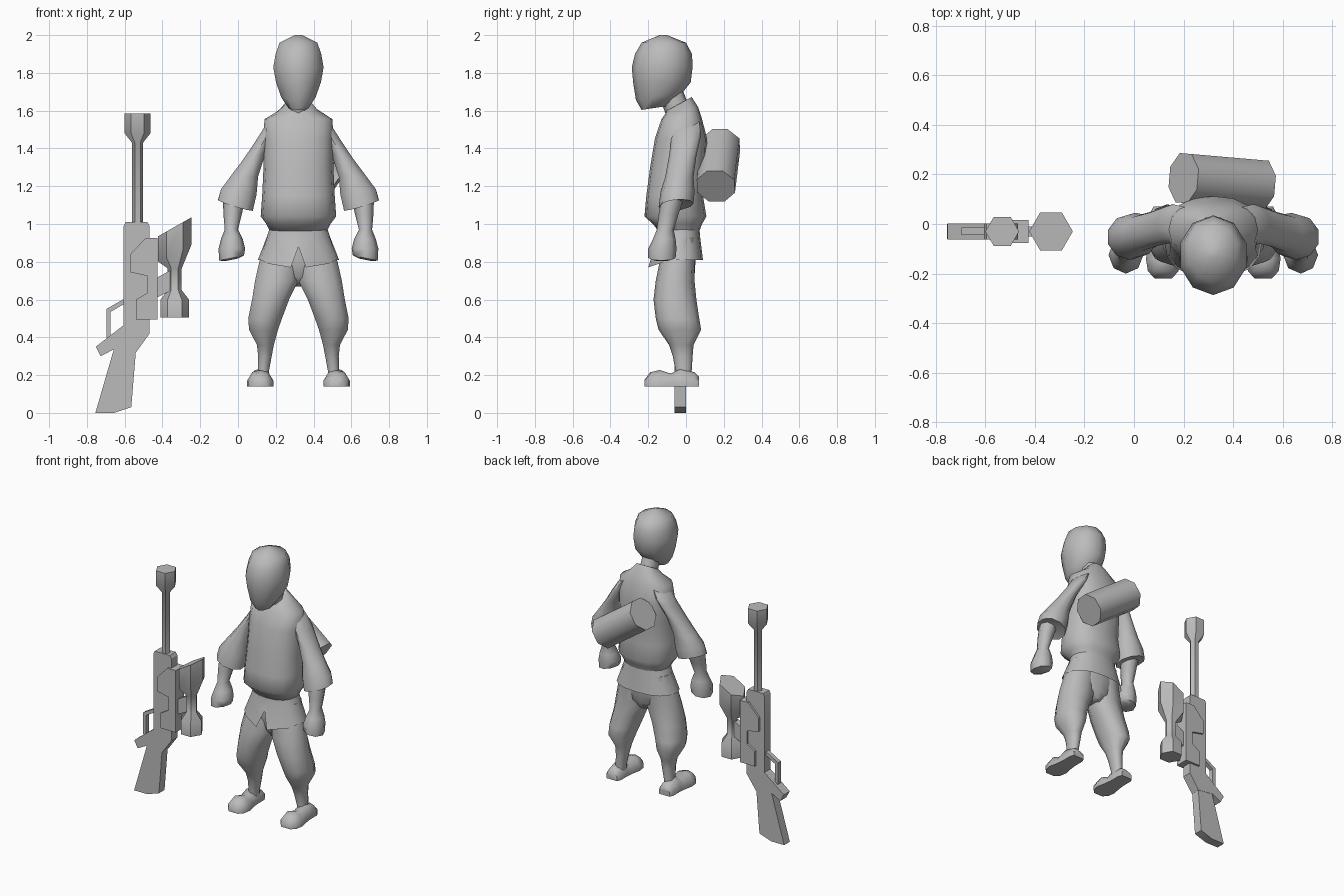
import bpy, bmesh, math
from mathutils import Vector, Matrix

if "Cube" in bpy.data.objects:
    bpy.data.objects.remove(bpy.data.objects["Cube"])

grey = bpy.data.materials.new("plain grey")
grey.diffuse_color = (0.5, 0.5, 0.5, 1)
grey.use_nodes = True
grey.node_tree.nodes["Principled BSDF"].inputs["Base Color"].default_value = grey.diffuse_color
CX = 0.32  # centre line of the figure


def make(name, verts, faces, angle=40, x=0.0, mirror=False):
    """Mesh object with consistent normals, smooth up to the given angle."""
    me = bpy.data.meshes.new(name)
    me.from_pydata(verts, [], faces)
    bm = bmesh.new()
    bm.from_mesh(me)
    bmesh.ops.recalc_face_normals(bm, faces=bm.faces)
    bm.to_mesh(me)
    bm.free()
    me.shade_smooth()
    me.set_sharp_from_angle(angle=math.radians(angle))
    me.materials.append(grey)
    ob = bpy.data.objects.new(name, me)
    ob.location.x = x
    bpy.context.collection.objects.link(ob)
    if mirror:
        ob.modifiers.new("Mirror", 'MIRROR')
    return ob


def loft(name, rings, caps=True, **kw):
    """Skin a list of equal-length closed rings."""
    n = len(rings[0])
    verts = [v for r in rings for v in r]
    faces = [(i * n + j, i * n + (j + 1) % n, (i + 1) * n + (j + 1) % n, (i + 1) * n + j)
             for i in range(len(rings) - 1) for j in range(n)]
    if caps:
        faces += [tuple(range(n)), tuple(range(len(verts) - n, len(verts)))]
    return make(name, verts, faces, **kw)


def ring(n, z, x0, x1, y0, y1, sx=0, sy=0, p=1.0):
    """Level ellipse from its bounds; sx, sy tilt it, p below 1 squares it."""
    out = []
    for j in range(n):
        a = 2 * math.pi * j / n - math.pi / 2
        c, s = math.cos(a), math.sin(a)
        c = math.copysign(abs(c) ** p, c)
        s = math.copysign(abs(s) ** p, s)
        dx, dy = c * (x1 - x0) / 2, s * (y1 - y0) / 2
        out.append(((x0 + x1) / 2 + dx, (y0 + y1) / 2 + dy, z + sx * dx + sy * dy))
    return out


def plate(name, pts, y0, y1, **kw):
    """Extrude an x-z outline between two y values."""
    return loft(name, [[(x, y, z) for x, z in pts] for y in (y0, y1)], angle=30, **kw)


def shift(rows):
    """Move left-side bounds to be relative to the centre line."""
    return [(r[0], r[1] - CX, r[2] - CX) + tuple(r[3:]) for r in rows]


# Head
loft("head", [ring(10, z, -w, w, a, b, 0, s) for z, w, a, b, s in [
    (1.615, .055, -.235, -.09, .15), (1.675, .095, -.265, -.02, .15), (1.75, .125, -.28, .025, 0),
    (1.83, .14, -.287, .035, 0), (1.9, .127, -.27, .032, 0), (1.96, .105, -.235, .0, 0),
    (2.0, .02, -.14, -.10, 0)]], x=CX, angle=60)

# Neck and vest
loft("neck", [ring(8, z, -w, w, a, b, 0, .4) for z, w, a, b in [
    (1.56, .06, -.09, .03), (1.72, .05, -.15, -.03)]], x=CX, angle=60)
loft("vest", [ring(16, z, -w, w, a, b, 0, s, .85) for z, w, a, b, s in [
    (.96, .15, -.145, .07, 0), (1.0, .17, -.175, .085, 0), (1.04, .2, -.22, .108, 0),
    (1.15, .192, -.21, .09, 0), (1.3, .185, -.19, .105, 0), (1.45, .185, -.165, .112, 0),
    (1.555, .18, -.13, .085, 0), (1.6, .105, -.11, .065, .2), (1.635, .066, -.105, .03, .55)]],
    x=CX, angle=60)

# Shirt hem with a notch at the front centre
hem = [list(v) for v in ring(16, .81, -.215, .215, -.175, .09, 0, 0, .85)]
hem[0] = [0, -.165, .88]
for j, s in ((1, 1), (15, -1)):
    hem[j] = [s * .04, -.2, .77]
for j in (2, 14):
    hem[j][2] = .79
loft("shirt_hem", [ring(16, .985, -.15, .15, -.145, .07, 0, 0, .85),
                   ring(16, .93, -.168, .168, -.15, .075, 0, 0, .85), hem],
     caps=False, x=CX, angle=60)

# Trousers: hips and mirrored legs
loft("hips", [ring(12, z, -w, w, a, b) for z, w, a, b in [
    (.95, .15, -.13, .06), (.8, .19, -.135, .05), (.72, .13, -.12, .045), (.67, .04, -.08, .02)]],
    x=CX, angle=60)
loft("trouser_leg", [ring(10, *r, 0, 0, .9) for r in shift([
    (.93, .15, .32, -.12, .055), (.8, .108, .33, -.14, .045), (.7, .085, .325, -.16, .045),
    (.6, .07, .275, -.172, .055), (.5, .05, .237, -.16, .07), (.44, .055, .215, -.145, .08),
    (.36, .098, .192, -.09, .04), (.3, .105, .18, -.07, .035), (.22, .103, .165, -.055, .03),
    (.17, .1, .165, -.055, .03)])], x=CX, mirror=True, angle=60)

# Shoes, skinned from heel to toe
shoe = []
for y, w, h in [(.07, .04, .19), (.045, .052, .215), (-.03, .052, .235), (-.08, .058, .208),
                (-.14, .07, .227), (-.19, .062, .215), (-.22, .035, .175)]:
    c = .118 - CX
    shoe.append([(c - w, y, .14), (c + w, y, .14), (c + w, y, .17), (c + w * .6, y, h - .01),
                 (c, y, h), (c - w * .6, y, h - .01), (c - w, y, .17)])
loft("shoe", shoe, x=CX, mirror=True, angle=55)

# Sleeves, then forearms with fists
loft("sleeve", [ring(10, *r) for r in shift([
    (1.54, .135, .26, -.07, .07, .5), (1.47, .09, .22, -.075, .08, .5),
    (1.36, .025, .15, -.09, .055, .3), (1.25, -.045, .11, -.11, .04),
    (1.17, -.095, .103, -.135, .045, -.15), (1.1, -.11, .083, -.145, .04, -.3, .1),
    (1.11, -.08, .04, -.13, .0, -.3, .1)])], x=CX, mirror=True, angle=60)
loft("forearm_and_fist", [ring(8, *r) for r in shift([
    (1.14, -.08, .04, -.13, -.01), (1.05, -.077, .02, -.145, -.04), (.97, -.07, .0, -.155, -.065),
    (.92, -.09, .025, -.175, -.055), (.87, -.103, .038, -.2, -.05),
    (.82, -.1, .032, -.2, -.055, .2), (.81, -.07, .0, -.17, -.085, .2)])],
    x=CX, mirror=True, angle=60)

# Bedroll slung across the back
a, b = Vector((.2, .185, 1.42)), Vector((.512, .158, 1.2))
rot = (b - a).to_track_quat('Z', 'Y').to_matrix()
loft("bedroll", [[tuple(p + rot @ Vector((r * math.cos(t), r * math.sin(t), 0)))
                  for t in [math.pi * (j + .5) / 4 for j in range(8)]]
                 for p, r in ((a, .108), (b, .108))], angle=50)

# Rifle: receiver, side plate, stock
Y = -.03
plate("rifle_body", [(-.605, .99), (-.595, 1.01), (-.48, 1.01), (-.468, .99), (-.468, .42),
                     (-.54, .32), (-.66, .335), (-.727, .3), (-.753, .35), (-.605, .465)],
      Y - .033, Y + .033)
plate("side_plate", [(-.49, .925), (-.425, .925), (-.425, .495), (-.54, .495), (-.54, .6),
                     (-.48, .635), (-.48, .725), (-.57, .745), (-.57, .84)], Y - .047, Y + .047)
plate("rifle_stock", [(-.655, .345), (-.54, .335), (-.565, .03), (-.655, 0), (-.755, 0)],
      Y - .031, Y + .031)

# Trigger guard and scope bracket
plate("trigger_guard", [(-.6, .605), (-.697, .55), (-.697, .4), (-.675, .385), (-.675, .535),
                        (-.6, .578)], Y - .015, Y + .015)
plate("scope_bracket", [(-.43, .715), (-.35, .76), (-.33, .66), (-.43, .61)], Y - .02, Y + .02)


def hexes(name, x, rows):
    """Upright six-sided turned part: rows of height, radius, slope."""
    k = .866
    loft(name, [[(x + r * math.cos(t), Y + r * math.sin(t), z + s * r * math.cos(t))
                 for t in [j * math.pi / 3 for j in range(6)]] for z, r, s in rows], angle=45)


# Barrel with muzzle, and scope
hexes("barrel", -.532, [(.99, .029, 0), (1.43, .029, 0), (1.48, .068, 0), (1.585, .068, 0)])
hexes("scope", -.335, [(.505, .075, 0), (.6, .075, 0), (.65, .037, 0), (.765, .037, 0),
                       (.845, .088, .5), (.985, .088, .57)])
